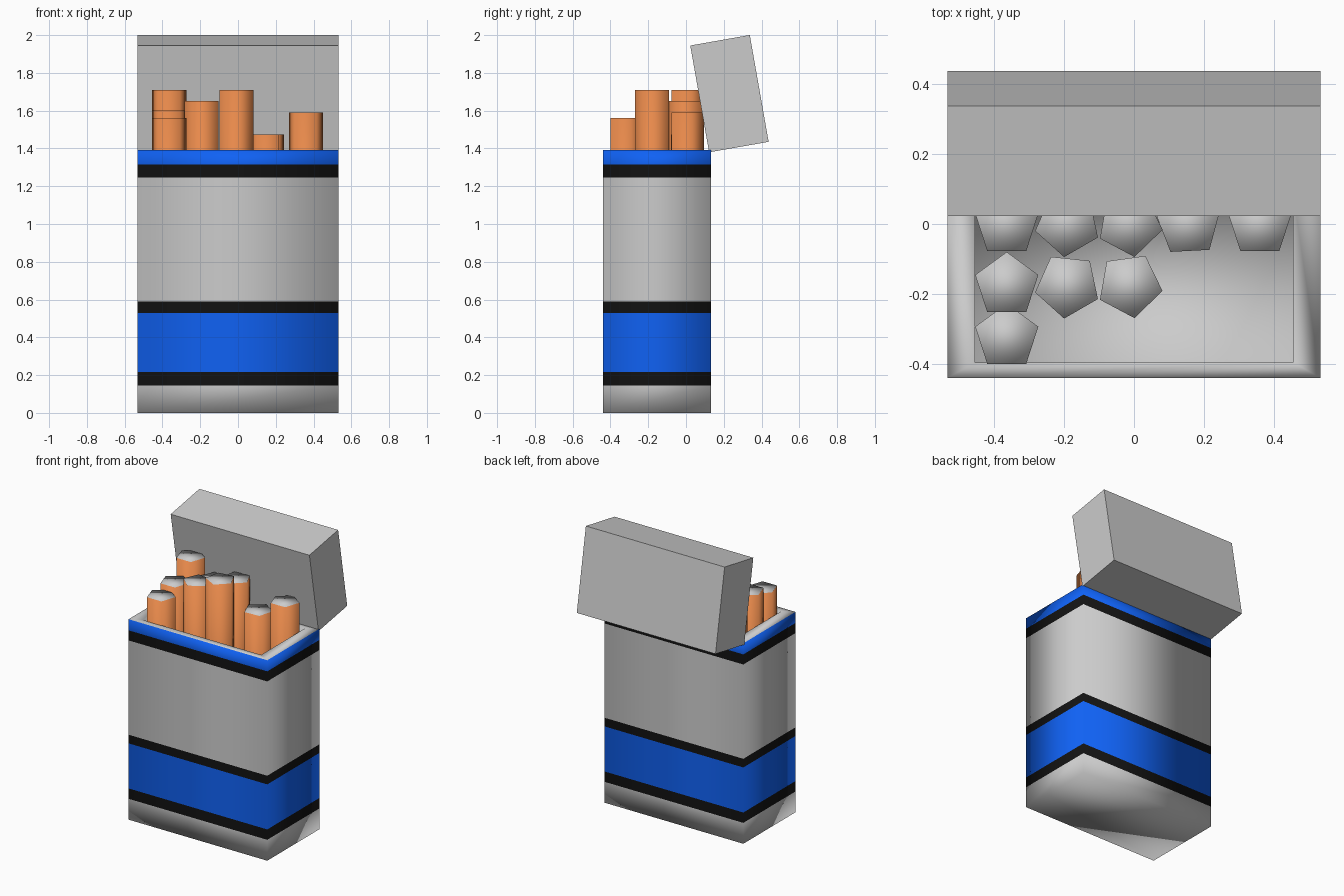
import bpy, bmesh
from math import radians, cos, sin

if "Cube" in bpy.data.objects:
    bpy.data.objects.remove(bpy.data.objects["Cube"])


def material(name, rgb):
    m = bpy.data.materials.new(name)
    m.diffuse_color = (*rgb, 1)
    m.use_nodes = True
    m.node_tree.nodes["Principled BSDF"].inputs["Base Color"].default_value = m.diffuse_color
    return m


GREY = material("grey", (0.8, 0.8, 0.8))
BLUE = material("blue", (0.005, 0.12, 0.9))
BLACK = material("black", (0.006, 0.006, 0.006))
ORANGE = material("orange", (0.8, 0.25, 0.07))


def loft(name, rings, mats, slots, smooth=True):
    """Stack rings of points, cap both ends; mats holds one slot per strip."""
    bm = bmesh.new()
    loops = [[bm.verts.new(p) for p in ring] for ring in rings]
    n = len(loops[0])
    for lo, hi, slot in zip(loops, loops[1:], mats):
        for i in range(n):
            j = (i + 1) % n
            bm.faces.new((lo[i], lo[j], hi[j], hi[i])).material_index = slot
    bm.faces.new(loops[0][::-1])
    bm.faces.new(loops[-1])
    for f in bm.faces:
        f.smooth = smooth
    me = bpy.data.meshes.new(name)
    bm.to_mesh(me)
    bm.free()
    for s in slots:
        me.materials.append(s)
    ob = bpy.data.objects.new(name, me)
    bpy.context.collection.objects.link(ob)
    return ob


def rect(hx, y0, y1, z):
    return [(-hx, y0, z), (hx, y0, z), (hx, y1, z), (-hx, y1, z)]


# Open carton: banded outer wall, rim, and deep inner cavity
W = 0.533
levels = [0, 0.145, 0.217, 0.53, 0.59, 1.245, 1.315, 1.392]
rings = [rect(W, -0.44, 0.132, z) for z in levels]
rings += [rect(0.455, -0.396, 0.09, z) for z in (1.392, 0.1)]
loft("carton_body", rings, [0, 2, 1, 2, 0, 2, 1, 0, 0], [GREY, BLUE, BLACK])

# Flipped-back lid: plain box tilted ten degrees
lid = loft("lid", [rect(W, -0.16, 0.16, -0.287), rect(W, -0.16, 0.16, 0.287)],
           [0], [GREY], smooth=False)
lid.location = (0, 0.23, 1.69)
lid.rotation_euler.x = radians(10)

# Five-sided sticks: x, y, top height, turn of one corner in degrees
sticks = [
    (-0.364, 0.0, 1.71, 90), (-0.19, 0.0, 1.60, -96), (-0.012, 0.0, 1.65, -82),
    (0.156, 0.0, 1.475, 93), (0.36, 0.0, 1.59, 90),
    (-0.364, -0.175, 1.60, 90), (-0.19, -0.176, 1.65, -96),
    (-0.012, -0.175, 1.71, -82), (-0.364, -0.323, 1.56, 90),
]
for k, (x, y, top, turn) in enumerate(sticks):
    angles = [radians(turn + 72 * i) for i in range(5)]
    loft(f"stick_{k + 1}",
         [[(x + 0.095 * cos(a), y + 0.095 * sin(a), z) for a in angles]
          for z in (0.1, top)], [1], [GREY, ORANGE])
